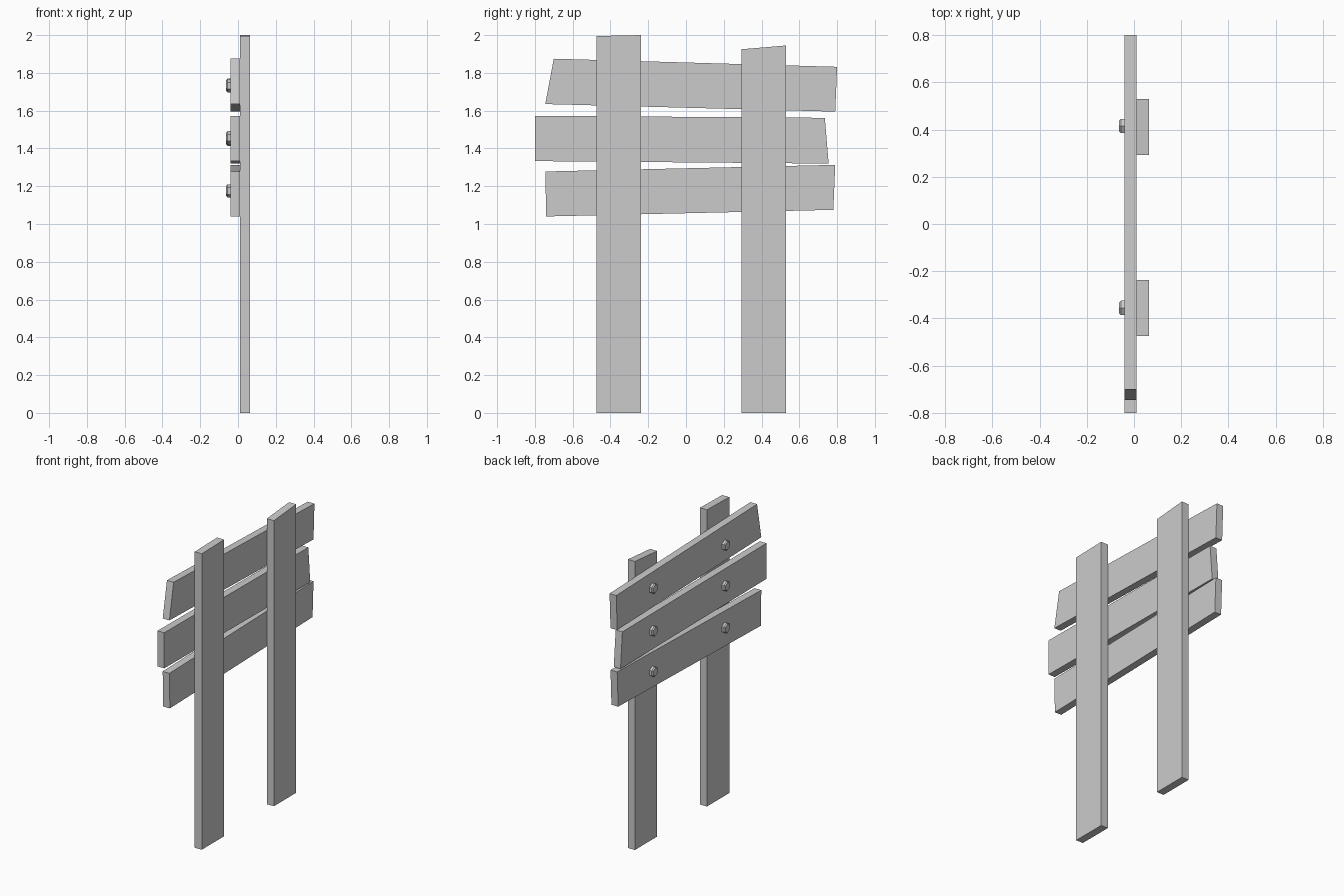
import bpy, bmesh
from math import pi
from mathutils import Matrix

cube = bpy.data.objects.get("Cube")
if cube:
    bpy.data.objects.remove(cube, do_unlink=True)

# One plain grey for everything
grey = bpy.data.materials.new("plain_grey")
grey.use_nodes = True
colour = (0.6, 0.6, 0.6, 1)
grey.diffuse_color = colour
grey.node_tree.nodes["Principled BSDF"].inputs["Base Color"].default_value = colour


def finish(name, bm):
    bmesh.ops.recalc_face_normals(bm, faces=bm.faces)
    mesh = bpy.data.meshes.new(name)
    bm.to_mesh(mesh)
    bm.free()
    mesh.materials.append(grey)
    obj = bpy.data.objects.new(name, mesh)
    bpy.context.collection.objects.link(obj)
    return obj


def board(name, outline, x0, x1):
    """Extrude a y-z outline along x."""
    bm = bmesh.new()
    face = bm.faces.new([bm.verts.new((x0, y, z)) for y, z in outline])
    ext = bmesh.ops.extrude_face_region(bm, geom=[face])
    verts = [v for v in ext["geom"] if isinstance(v, bmesh.types.BMVert)]
    bmesh.ops.translate(bm, verts=verts, vec=(x1 - x0, 0, 0))
    return finish(name, bm)


def bolt(name, y, z):
    """Hexagonal head, point up, with a chamfered outer rim."""
    bm = bmesh.new()
    bmesh.ops.create_cone(bm, cap_ends=True, segments=6, radius1=0.035,
                          radius2=0.035, depth=0.03)
    bmesh.ops.rotate(bm, verts=bm.verts, matrix=Matrix.Rotation(-pi / 2, 3, 'Y'))
    bmesh.ops.translate(bm, verts=bm.verts, vec=(PLANK_BACK - 0.0075, y, z))
    # Put a corner at the top whatever the starting angle
    top = max(v.co.z for v in bm.verts) - z
    if top < 0.034:
        bmesh.ops.rotate(bm, verts=bm.verts, cent=(0, y, z),
                         matrix=Matrix.Rotation(pi / 6, 3, 'X'))
    tip = min(v.co.x for v in bm.verts)
    rim = [e for e in bm.edges if all(v.co.x < tip + 0.001 for v in e.verts)]
    bmesh.ops.bevel(bm, geom=rim, offset=0.007, segments=1, affect='EDGES')
    return finish(name, bm)


PLANK_BACK, JOINT, POST_FRONT = -0.04, 0.01, 0.0625

# Posts with slightly skewed tops
board("right_post", [(-0.475, 0), (-0.237, 0), (-0.237, 2), (-0.475, 1.995)],
      JOINT, POST_FRONT)
board("left_post", [(0.293, 0), (0.53, 0), (0.53, 1.945), (0.293, 1.925)],
      JOINT, POST_FRONT)

# Crooked planks, each with two bolt heights
planks = {
    "top": ([(-0.745, 1.635), (0.79, 1.595), (0.80, 1.832), (-0.70, 1.875)], 1.732, 1.735),
    "middle": ([(-0.80, 1.333), (0.755, 1.32), (0.735, 1.562), (-0.80, 1.573)], 1.457, 1.448),
    "bottom": ([(-0.74, 1.04), (0.78, 1.075), (0.79, 1.313), (-0.745, 1.278)], 1.175, 1.175),
}
for name, (outline, z_right, z_left) in planks.items():
    board(name + "_plank", outline, PLANK_BACK, JOINT)
    bolt(name + "_right_bolt", -0.355, z_right)
    bolt(name + "_left_bolt", 0.415, z_left)
